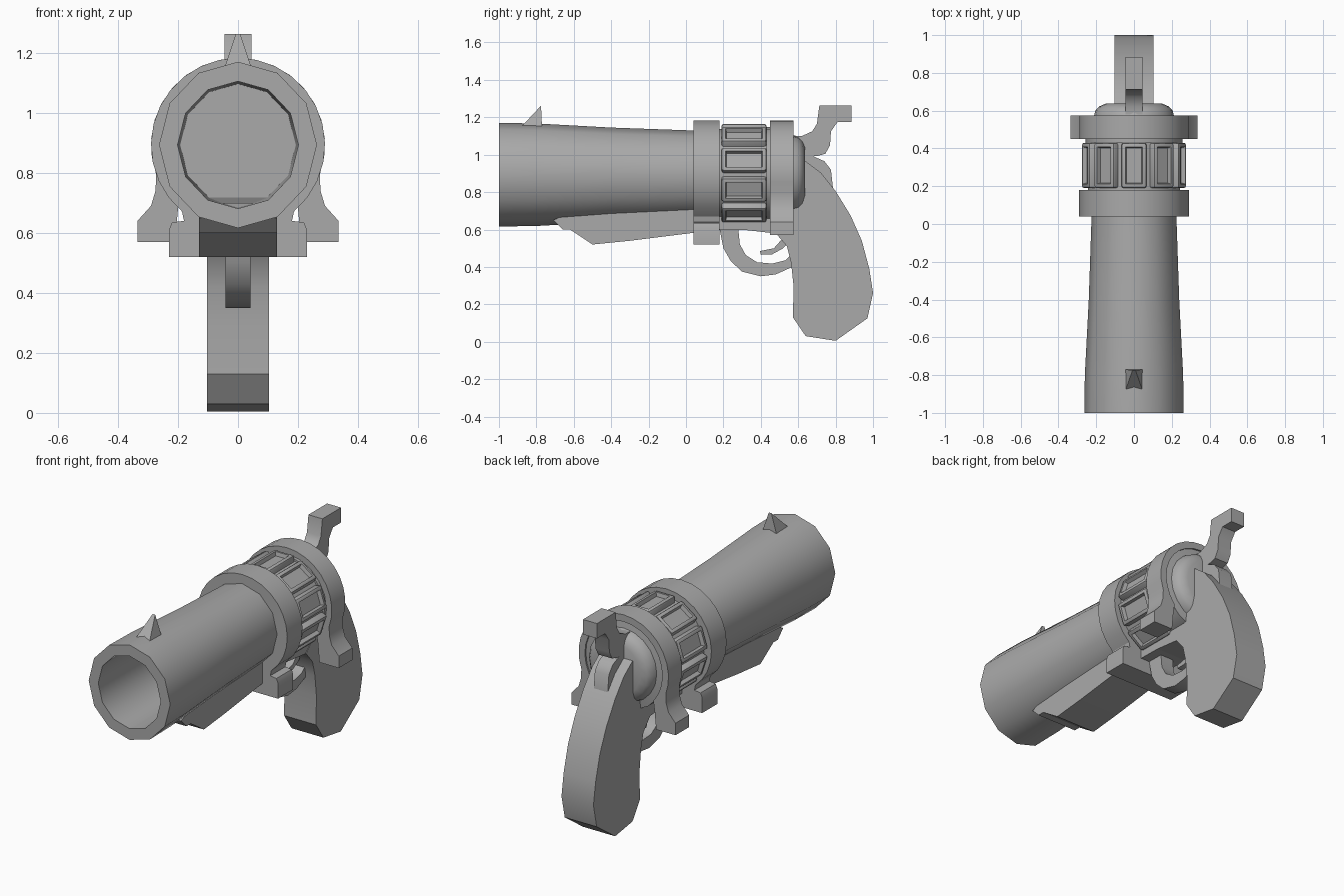
import bpy, bmesh
from math import sin, cos, pi, radians
from mathutils import Matrix, Vector

cube = bpy.data.objects.get("Cube")
if cube:
    bpy.data.objects.remove(cube, do_unlink=True)

metal = bpy.data.materials.new("plain grey")
metal.use_nodes = True
GREY = (0.4, 0.4, 0.4, 1)
metal.diffuse_color = GREY
metal.node_tree.nodes["Principled BSDF"].inputs["Base Color"].default_value = GREY

AXIS = 0.893  # height of the bore axis


def finish(name, bm, smooth=None):
    bmesh.ops.recalc_face_normals(bm, faces=bm.faces)
    mesh = bpy.data.meshes.new(name)
    bm.to_mesh(mesh)
    bm.free()
    mesh.materials.append(metal)
    obj = bpy.data.objects.new(name, mesh)
    bpy.context.collection.objects.link(obj)
    if smooth:
        bpy.ops.object.select_all(action='DESELECT')
        obj.select_set(True)
        bpy.context.view_layer.objects.active = obj
        bpy.ops.object.shade_smooth_by_angle(angle=radians(smooth))
    return obj


def slab(name, outline, start, end, smooth=None):
    """Fill a closed outline of 3D points and extrude it from start to end."""
    bm = bmesh.new()
    face = bm.faces.new([bm.verts.new(Vector(p) + Vector(start)) for p in outline])
    moved = bmesh.ops.extrude_face_region(bm, geom=[face], use_keep_orig=True)["geom"]
    verts = [v for v in moved if isinstance(v, bmesh.types.BMVert)]
    bmesh.ops.translate(bm, verts=verts, vec=Vector(end) - Vector(start))
    return finish(name, bm, smooth)


def side_slab(name, yz, half, smooth=None):
    return slab(name, [(0, y, z) for y, z in yz], (-half, 0, 0), (half, 0, 0), smooth)


def front_slab(name, xz, y0, y1, smooth=None):
    return slab(name, [(x, 0, z) for x, z in xz], (0, y0, 0), (0, y1, 0), smooth)


def arc(r, a0, a1, steps, cx=0, cz=AXIS):
    angles = [radians(a0 + (a1 - a0) * i / steps) for i in range(steps + 1)]
    return [(cx + r * cos(a), cz + r * sin(a)) for a in angles]


def lathe(name, profile, sides, squash=1.0, smooth=40):
    """Turn (y, radius) points about the bore axis, capping both ends."""
    bm = bmesh.new()
    rings = []
    for y, r in profile:
        rings.append([bm.verts.new((squash * r * sin(2 * pi * i / sides), y,
                                    AXIS + r * cos(2 * pi * i / sides)))
                      for i in range(sides)])
    for a, b in zip(rings, rings[1:]):
        for i in range(sides):
            j = (i + 1) % sides
            bm.faces.new((a[i], a[j], b[j], b[i]))
    bm.faces.new(rings[0])
    bm.faces.new(rings[-1])
    return finish(name, bm, smooth)


def mirrored(half):
    return half + [(-x, z) for x, z in reversed(half) if abs(x) > 1e-4]


# Barrel with its bore
lathe("barrel", [(0.05, 0.236), (-0.4, 0.252), (-0.8, 0.274), (-1.0, 0.277),
                 (-1.0, 0.212), (0.0, 0.203)], 12, 0.95)

# Lug below the barrel
side_slab("barrel_lug", [(-0.71, 0.65), (-0.66, 0.6), (-0.62, 0.6), (-0.5, 0.52),
                         (-0.3, 0.54), (0.06, 0.585), (0.06, 0.72), (-0.6, 0.7)], 0.13)

# Pointed front sight
bm = bmesh.new()
base = [bm.verts.new(p) for p in ((-0.045, -0.88, 1.15), (0.045, -0.88, 1.15),
                                  (0.045, -0.77, 1.15), (-0.045, -0.77, 1.15))]
tip = [bm.verts.new((x, -0.775, 1.262)) for x in (-0.008, 0.008)]
bm.faces.new(base)
bm.faces.new((base[0], base[1], tip[1], tip[0]))
bm.faces.new((base[2], base[3], tip[0], tip[1]))
bm.faces.new((base[1], base[2], tip[1]))
bm.faces.new((base[3], base[0], tip[0]))
finish("front_sight", bm)

# Front collar with a foot block
collar = arc(0.29, 90, -50, 11) + [(0.18, 0.64), (0.22, 0.635), (0.23, 0.61), (0.23, 0.52)]
front_slab("front_collar", mirrored(collar), 0.04, 0.18, 30)

# Rear collar: an arch with flared feet
legs = [(0.275, 0.74), (0.29, 0.69), (0.335, 0.64), (0.335, 0.57), (0.21, 0.57), (0.2, 0.68)]
half = arc(0.29, 90, -20, 9) + legs + arc(0.25, -40, 90, 10)
bm = bmesh.new()
for s in (1, -1):
    verts = [bm.verts.new((s * x, 0.45, z)) for x, z in half]
    bm.faces.new(verts)
bmesh.ops.remove_doubles(bm, verts=bm.verts, dist=0.0005)
bmesh.ops.recalc_face_normals(bm, faces=bm.faces)
geom = bmesh.ops.extrude_face_region(bm, geom=bm.faces[:], use_keep_orig=True)["geom"]
bmesh.ops.translate(bm, verts=[v for v in geom if isinstance(v, bmesh.types.BMVert)],
                    vec=(0, 0.125, 0))
finish("rear_collar", bm, 30)

# Drum core and rounded back plate
lathe("drum_core", [(0.17, 0.245), (0.45, 0.245)], 30, smooth=30)
lathe("back_plate", [(0.43, 0.256), (0.565, 0.256), (0.572, 0.212), (0.6, 0.205),
                     (0.622, 0.185), (0.637, 0.15)], 20, smooth=45)

# Ring of framed drum panels
for i in range(10):
    bm = bmesh.new()
    bmesh.ops.create_cube(bm, size=1, matrix=Matrix.Translation((0, 0.31, 0.245))
                          @ Matrix.Diagonal((0.132, 0.24, 0.054, 1)))
    edges = [e for e in bm.edges if all(v.co.z > 0.25 for v in e.verts)
             or abs(e.verts[0].co.z - e.verts[1].co.z) > 0.01]
    bmesh.ops.bevel(bm, geom=edges, offset=0.012, segments=2, profile=0.5, affect='EDGES')
    top = max(bm.faces, key=lambda f: f.calc_center_median().z + f.calc_area())
    bmesh.ops.inset_region(bm, faces=[top], thickness=0.014)
    bmesh.ops.inset_region(bm, faces=[top], thickness=0.008, depth=-0.022)
    bmesh.ops.transform(bm, verts=bm.verts, matrix=Matrix.Translation((0, 0, AXIS))
                        @ Matrix.Rotation(2 * pi * i / 10, 4, 'Y'))
    finish(f"drum_panel_{i + 1}", bm, 40)

# Frame strip under the drum
side_slab("frame_strip", [(0.17, 0.6), (0.32, 0.597), (0.56, 0.57), (0.62, 0.7),
                          (0.17, 0.7)], 0.1)

# Trigger guard and trigger
guard = [(0.18, 0.6), (0.2, 0.5), (0.24, 0.43), (0.3, 0.375), (0.4, 0.35), (0.48, 0.36),
         (0.58, 0.405), (0.58, 0.48), (0.53, 0.435), (0.46, 0.418), (0.38, 0.425),
         (0.32, 0.463), (0.288, 0.52), (0.28, 0.6)]
side_slab("trigger_guard", guard, 0.042, 40)
side_slab("trigger", [(0.53, 0.6), (0.51, 0.545), (0.47, 0.5), (0.395, 0.485),
                      (0.4, 0.465), (0.46, 0.467), (0.52, 0.5), (0.58, 0.56),
                      (0.58, 0.6)], 0.025, 40)

# Grip with a curved back
side_slab("grip", [(0.6, 0.97), (0.64, 0.965), (0.72, 0.905), (0.8, 0.805), (0.88, 0.675),
                   (0.94, 0.54), (0.98, 0.39), (1.0, 0.26), (0.97, 0.125), (0.8, 0.005),
                   (0.64, 0.03), (0.572, 0.13), (0.575, 0.3), (0.562, 0.42),
                   (0.54, 0.51), (0.48, 0.58), (0.55, 0.65)], 0.103, 28)

# Hammer and its narrow base along the grip
side_slab("hammer_base", [(0.6, 1.0), (0.68, 0.992), (0.74, 0.965), (0.775, 0.92),
                          (0.788, 0.8), (0.6, 0.8)], 0.045, 40)
side_slab("hammer", [(0.58, 1.1), (0.62, 1.1), (0.675, 1.125), (0.7, 1.165), (0.713, 1.262),
                     (0.885, 1.262), (0.885, 1.175), (0.81, 1.175), (0.775, 1.125),
                     (0.77, 1.05), (0.745, 1.005), (0.7, 0.992), (0.58, 0.99)], 0.045, 40)
